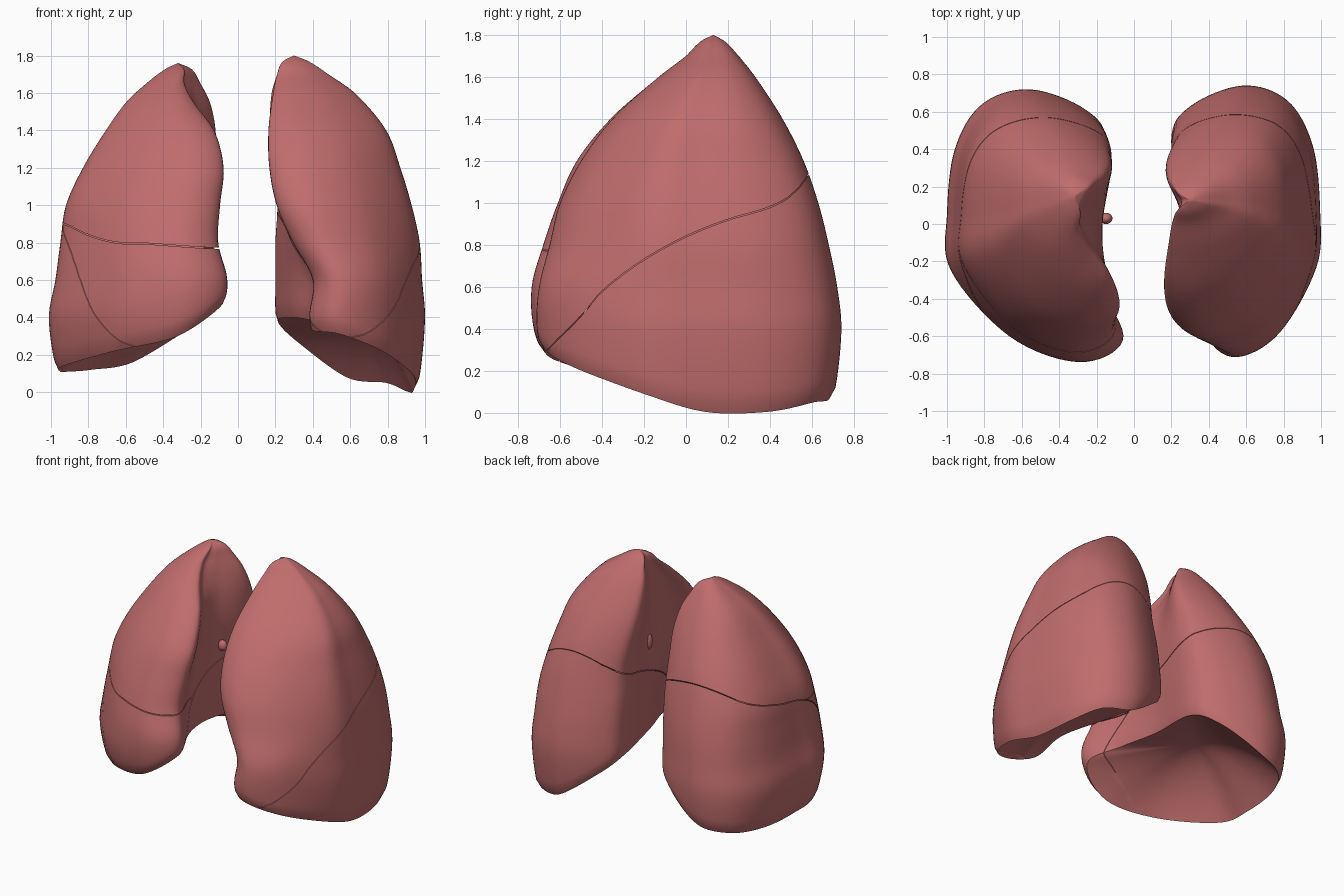
import bpy, bmesh, math
from mathutils import Vector

if "Cube" in bpy.data.objects:
    bpy.data.objects.remove(bpy.data.objects["Cube"])

pink = bpy.data.materials.new("lung_pink")
pink.diffuse_color = (0.53, 0.152, 0.152, 1)
pink.use_nodes = True
pink.node_tree.nodes["Principled BSDF"].inputs["Base Color"].default_value = pink.diffuse_color


def smooth_lookup(rows, t):
    """Smooth curve through rows of (key, value, value...)."""
    t = min(max(t, rows[0][0]), rows[-1][0])
    i = 0
    while i < len(rows) - 2 and t > rows[i + 1][0]:
        i += 1
    a, b = rows[i], rows[i + 1]
    p, q = rows[max(i - 1, 0)], rows[min(i + 2, len(rows) - 1)]
    h = b[0] - a[0]
    u = (t - a[0]) / h
    out = []
    for k in range(1, len(a)):
        m0 = (b[k] - p[k]) / (b[0] - p[0]) * h
        m1 = (q[k] - a[k]) / (q[0] - a[0]) * h
        out.append((2*u**3 - 3*u**2 + 1) * a[k] + (u**3 - 2*u**2 + u) * m0
                   + (3*u**2 - 2*u**3) * b[k] + (u**3 - u**2) * m1)
    return out


def loop_point(pts, f):
    """Point on a closed smooth loop at parameter f (in control points)."""
    n, i = len(pts), int(f)
    u = f - i
    a, b, c, d = (pts[(i + k) % n] for k in (-1, 0, 1, 2))
    return 0.5 * (2*b + (c - a)*u + (2*a - 5*b + 4*c - d)*u*u + (3*b - a - 3*c + d)*u**3)


def section(rows, z):
    """Horizontal outline: front tip, round the outer side, back, inner side."""
    xm, xl, yf, yb, xf, xh = smooth_lookup(rows, z)
    W, H, F = xl - xm, yb - yf, xl - xf
    pts = [(xf, yf + .08*H), (xf + .25*F, yf), (xf + .64*F, yf + .09*H),
           (xl - .025*W, yf + .33*H), (xl, yf + .54*H), (xl - .05*W, yf + .78*H),
           (xl - .22*W, yb - .055*H), (xl - .52*W, yb), (xm + .13*W, yb - .075*H),
           (xm, yb - .2*H), (xh, yf + .5*H), (.6*xf + .4*xh + .05*W, yf + .27*H)]
    return [Vector(p) for p in pts]


def finish(ob):
    ob.data.materials.clear()
    ob.data.materials.append(pink)
    bpy.ops.object.select_all(action='DESELECT')
    ob.select_set(True)
    bpy.context.view_layer.objects.active = ob
    bpy.ops.object.shade_smooth_by_angle(angle=math.radians(42))


def to_object(bm, name):
    bmesh.ops.recalc_face_normals(bm, faces=bm.faces)
    me = bpy.data.meshes.new(name)
    bm.to_mesh(me)
    bm.free()
    ob = bpy.data.objects.new(name, me)
    bpy.context.collection.objects.link(ob)
    return ob


def make_lung(name, rows, rim, dome):
    """Loft from a wavy lower rim to the apex, closed by a hollow base."""
    bm = bmesh.new()
    N, LEVELS, BASE = 96, 46, 12
    rim_v = [Vector((r, 0)) for r in rim]
    low = [loop_point(rim_v, j * 12 / N)[0] for j in range(N)]
    top = rows[-1][0]
    rings = []
    for i in range(LEVELS):
        t = 1 - (1 - i / LEVELS) ** 1.35
        ring = []
        for j in range(N):
            z = low[j] + (top - low[j]) * t
            pts = section(rows, z)
            p = loop_point(pts, j * 12 / N)
            mid = sum(pts, Vector((0, 0))) / 12
            tuck = .03 * (1 - min(1, (z - low[j]) / .07)) ** 2   # soft rim
            p = p.lerp(mid, tuck)
            ring.append(bm.verts.new((p.x, p.y, z)))
        rings.append(ring)
    first = [v.co.copy() for v in rings[0]]
    c = sum(first, Vector()) / N
    for i in range(1, BASE):
        r = 1 - i / BASE
        ring = []
        for co in first:
            z = co.z + (dome - co.z) * (1 - r ** 1.9)
            ring.append(bm.verts.new((c.x + (co.x - c.x)*r, c.y + (co.y - c.y)*r, z)))
        rings.insert(0, ring)
    for a, b in zip(rings, rings[1:]):
        for j in range(N):
            k = (j + 1) % N
            bm.faces.new((a[j], a[k], b[k], b[j]))
    e = rows[-1]
    for ring, tip in ((rings[0], (c.x, c.y, dome)), (rings[-1], (e[1], e[3], top))):
        v = bm.verts.new(tip)
        for j in range(N):
            bm.faces.new((ring[j], ring[(j + 1) % N], v))
    return to_object(bm, name)


def block_below(profile, axis, shift):
    """Solid filling everything under a fissure curve."""
    bm = bmesh.new()
    cols = []
    a0, a1 = profile[0][0], profile[-1][0]
    for i in range(41):
        a = a0 + (a1 - a0) * i / 40
        z = smooth_lookup(profile, a)[0] + shift
        q = [(-2, -1), (2, -1), (2, z), (-2, z)]
        cols.append([bm.verts.new((w, a, h) if axis == 'Y' else (a, w, h)) for w, h in q])
    for p, q in zip(cols, cols[1:]):
        for k in range(4):
            m = (k + 1) % 4
            bm.faces.new((p[k], p[m], q[m], q[k]))
    bm.faces.new(cols[0])
    bm.faces.new(cols[-1])
    return to_object(bm, "fissure_cutter")


def split(ob, profile, axis, upper_name, lower_name):
    """Cut one body into two lobes with a hairline gap."""
    out = []
    for nm, op, shift in ((upper_name, 'DIFFERENCE', .003), (lower_name, 'INTERSECT', -.003)):
        part = bpy.data.objects.new(nm, ob.data.copy())
        bpy.context.collection.objects.link(part)
        cutter = block_below(profile, axis, shift)
        mod = part.modifiers.new("fissure", 'BOOLEAN')
        mod.operation, mod.solver, mod.object = op, 'EXACT', cutter
        bpy.context.view_layer.objects.active = part
        bpy.ops.object.modifier_apply(modifier=mod.name)
        bpy.data.objects.remove(cutter)
        out.append(part)
    bpy.data.objects.remove(ob)
    return out


# Rows: z, inner x, outer x, front y, back y, front-tip x, hilum x
left_rows = [
    (0.0, .24, .945, -.60, .68, .42, .30), (0.1, .22, .97, -.66, .71, .42, .30),
    (0.4, .20, .995, -.71, .74, .39, .28), (0.6, .20, .98, -.70, .72, .41, .28),
    (0.8, .20, .965, -.65, .68, .30, .27), (1.0, .21, .92, -.60, .63, .21, .27),
    (1.2, .19, .86, -.50, .56, .17, .27), (1.4, .17, .785, -.35, .46, .165, .25),
    (1.6, .18, .62, -.13, .33, .19, .24), (1.7, .21, .48, 0, .25, .21, .25),
    (1.77, .24, .375, .07, .185, .24, .26), (1.8, .3, .3, .13, .13, .3, .3)]
right_rows = [
    (0.0, -.22, -.93, -.62, .66, -.15, -.20), (0.1, -.20, -.96, -.64, .69, -.12, -.20),
    (0.4, -.15, -1.0, -.725, .72, -.08, -.20), (0.6, -.14, -.965, -.735, .70, -.06, -.20),
    (0.8, -.13, -.94, -.68, .67, -.11, -.18), (1.0, -.12, -.91, -.61, .62, -.10, -.17),
    (1.2, -.12, -.82, -.52, .55, -.08, -.17), (1.4, -.12, -.70, -.36, .45, -.13, -.20),
    (1.55, -.15, -.595, -.19, .36, -.24, -.23), (1.65, -.20, -.49, -.06, .29, -.29, -.25),
    (1.73, -.25, -.385, .06, .22, -.29, -.27), (1.76, -.32, -.32, .15, .15, -.32, -.32)]

left = make_lung("left_lung", left_rows,
                 [.33, .31, .22, .09, .005, .005, .05, .08, .27, .38, .40, .38], .42)
right = make_lung("right_lung", right_rows,
                  [.47, .30, .22, .14, .11, .11, .12, .16, .33, .43, .50, .52], .50)

# Fissure curves: oblique ones run along y, the horizontal one along x
left_oblique = [(-1.2, -.3), (-.67, .29), (-.5, .46), (-.4, .58), (-.2, .73), (0, .84),
                (.2, .92), (.4, .98), (.52, 1.05), (.6, 1.16), (1.2, 1.7)]
right_oblique = [(-1.2, -.6), (-.63, .2), (-.47, .5), (-.3, .75), (-.1, .9), (.2, .97),
                 (.45, 1.05), (.6, 1.18), (1.2, 1.7)]
right_horizontal = [(-1.3, .98), (-.93, .9), (-.8, .84), (-.65, .8), (-.5, .795),
                    (-.12, .77), (.3, .77)]

lobes = split(left, left_oblique, 'Y', "left_upper_lobe", "left_lower_lobe")
front, lower = split(right, right_oblique, 'Y', "right_front_lobes", "right_lower_lobe")
lobes += [lower] + split(front, right_horizontal, 'X', "right_upper_lobe", "right_middle_lobe")
for ob in lobes:
    finish(ob)

# Small airway stumps on the inner faces
for name, loc, size in (("left_hilum_stump", (.275, .06, 1.08), (.03, .035, .06)),
                        ("right_hilum_stump", (-.15, .03, 1.05), (.035, .03, .04))):
    bpy.ops.mesh.primitive_uv_sphere_add(segments=20, ring_count=12, radius=1, location=loc)
    stump = bpy.context.object
    stump.name = name
    stump.scale = size
    finish(stump)
